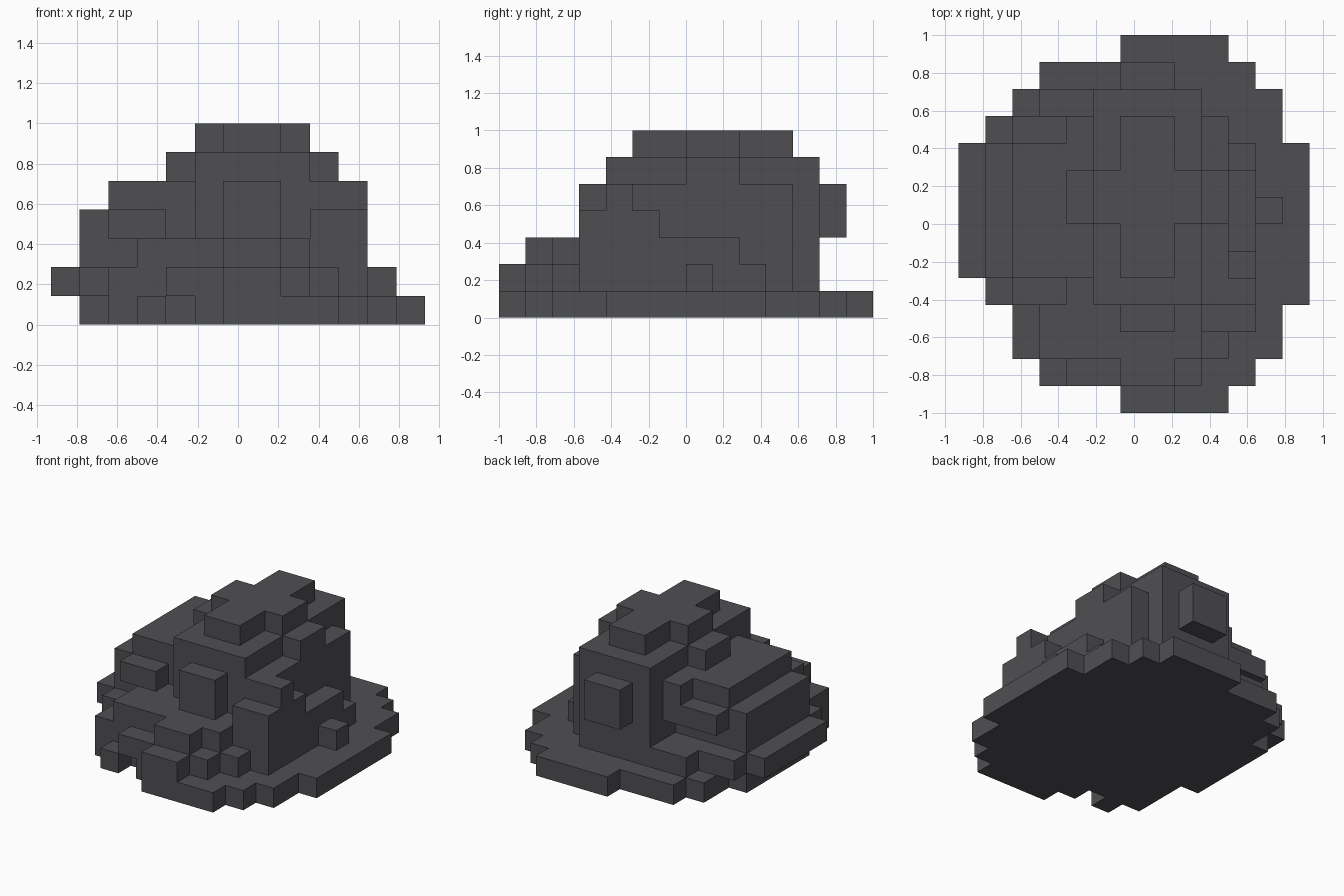
import bpy
import bmesh
import math
from mathutils import Vector

cube = bpy.data.objects.get("Cube")
if cube:
    bpy.data.objects.remove(cube, do_unlink=True)

U = 1 / 7                       # block edge length
ORIGIN = Vector((-6.5, -7, 0))  # grid corner, in blocks

# One dark stone colour
stone = bpy.data.materials.new("dark_stone")
stone.use_nodes = True
colour = (0.078, 0.077, 0.085, 1)
stone.diffuse_color = colour
bsdf = stone.node_tree.nodes["Principled BSDF"]
bsdf.inputs["Base Color"].default_value = colour
bsdf.inputs["Roughness"].default_value = 0.9


def box(x0, x1, y0, y1, z0, z1):
    """Grid cells filled by one box."""
    return {(x, y, z) for x in range(x0, x1)
            for y in range(y0, y1) for z in range(z0, z1)}


def flip_y(cells, total):
    """Mirror cells front to back; total is the sum of a mirrored edge pair."""
    return {(x, total - 1 - y, z) for x, y, z in cells}


def build(name, own, solid):
    """Skin a part's cells, leaving out faces buried in the rock."""
    bm = bmesh.new()
    corners = {}

    def vert(p):
        key = tuple(p)
        if key not in corners:
            corners[key] = bm.verts.new((Vector(key) + ORIGIN) * U)
        return corners[key]

    for cell in sorted(own):
        for axis in range(3):
            for side in (0, 1):
                n = list(cell)
                n[axis] += 2 * side - 1
                if tuple(n) in solid:
                    continue
                quad = []
                for da, db in ((0, 0), (1, 0), (1, 1), (0, 1)):
                    p = list(cell)
                    p[axis] += side
                    p[(axis + 1) % 3] += da
                    p[(axis + 2) % 3] += db
                    quad.append(vert(p))
                bm.faces.new(quad if side else quad[::-1])
    # merge coplanar squares into clean flat faces
    bmesh.ops.dissolve_limit(bm, angle_limit=math.radians(1),
                             verts=bm.verts[:], edges=bm.edges[:])
    mesh = bpy.data.meshes.new(name)
    bm.to_mesh(mesh)
    bm.free()
    mesh.materials.append(stone)
    bpy.context.collection.objects.link(bpy.data.objects.new(name, mesh))


parts = {}

# Footing: nested strips make a rounded plate, with one notch at the front
base = box(2, 13, 4, 10, 0, 1) | box(1, 2, 5, 10, 0, 1)
for inset, x0, x1 in ((0, 6, 10), (1, 3, 11), (2, 2, 12)):
    base |= box(x0, x1, inset, 14 - inset, 0, 1)
parts["base_plate"] = base - {(4, 1, 0)}

# Tall middle with a cross-shaped peak and shoulders under its arms
parts["rock_core"] = box(5, 9, 4, 12, 1, 6)
parts["rock_peak"] = (box(6, 8, 5, 11, 6, 7) | box(5, 9, 7, 9, 6, 7)
                      | box(4, 10, 7, 9, 5, 6) - parts["rock_core"])
parts["front_bump"] = box(6, 8, 3, 4, 3, 5)
parts["back_bump"] = flip_y(parts["front_bump"], 16)

# Left flank: a wall against the core and an outer wall stepping down backwards
left = box(9, 10, 4, 11, 1, 5) | box(9, 11, 4, 5, 1, 5)
for top, y1 in ((4, 6), (3, 9), (2, 10)):
    left |= box(9, 11, 3, y1, 1, top)
parts["left_flank"] = left
parts["left_nub"] = box(11, 12, 7, 8, 1, 2)

# Right flank: terraces stepping outwards, with low ledges at both ends
right = box(1, 5, 10, 11, 1, 2) | box(3, 5, 11, 12, 1, 2) | box(1, 2, 4, 5, 1, 2)
for top, x0 in ((5, 2), (4, 1), (2, 0)):
    right |= box(x0, 5, 5, 10, 1, top)
parts["right_flank"] = right
parts["right_front_bump"] = box(2, 4, 4, 5, 3, 4)
parts["right_back_bump"] = (flip_y(parts["right_front_bump"], 15)
                            | box(4, 5, 10, 11, 3, 5))

# Front steps: terraces running back into the core
steps = set()
for x0, x1, y0, top in ((3, 9, 2, 3), (6, 8, 1, 3), (2, 10, 2, 2),
                        (4, 9, 1, 2), (6, 8, 0, 2)):
    steps |= box(x0, x1, y0, 5, 1, top)
parts["front_steps"] = steps

# Skin every part once, giving shared cells to the earlier part
rock = set().union(*parts.values())
taken = set()
for name, own in parts.items():
    build(name, own - taken, rock)
    taken |= own
